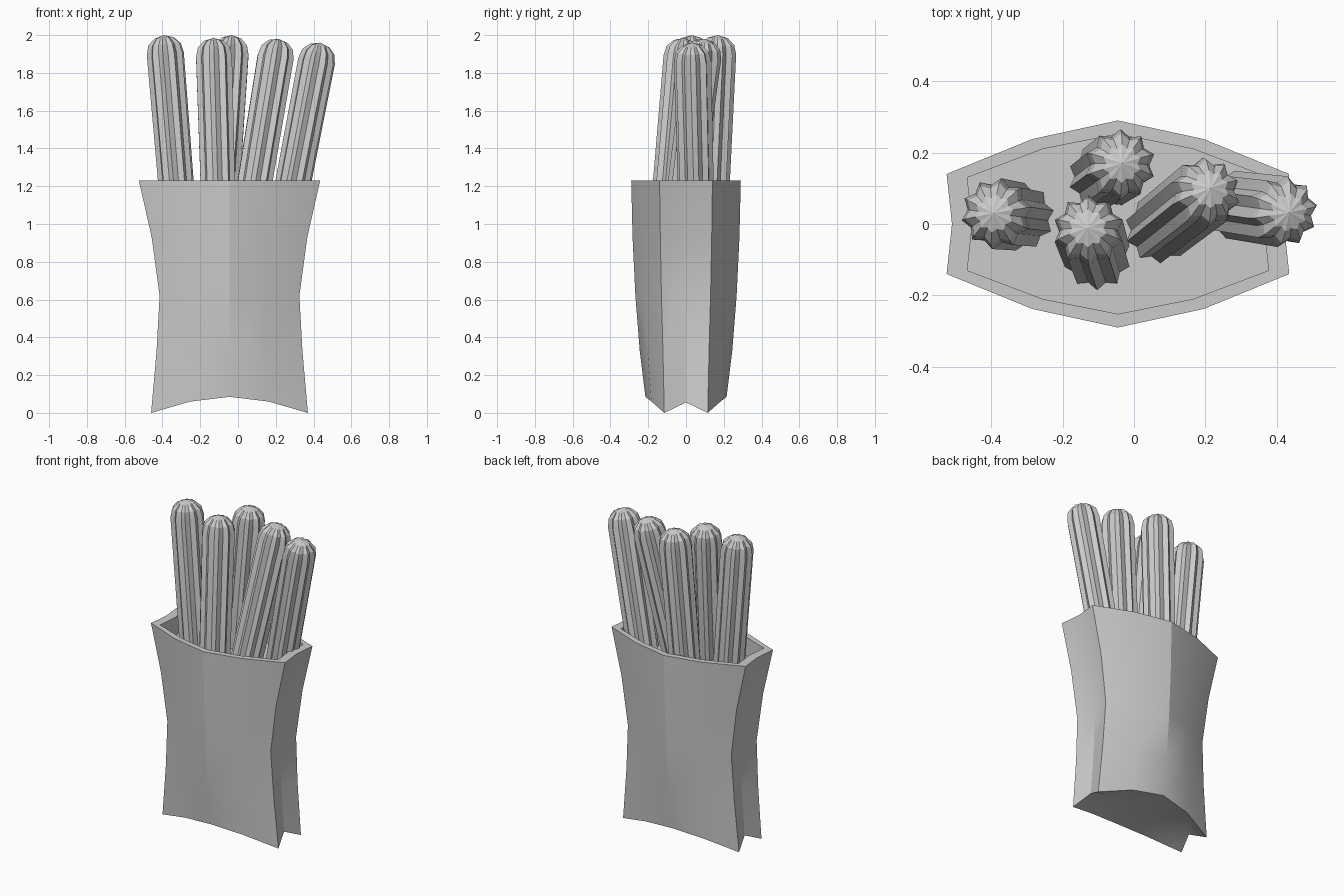
import bpy, bmesh, math
from mathutils import Vector

if "Cube" in bpy.data.objects:
    bpy.data.objects.remove(bpy.data.objects["Cube"])

CX = -0.045  # bag centre in x


def finish(name, bm, angle):
    bmesh.ops.recalc_face_normals(bm, faces=bm.faces)
    me = bpy.data.meshes.new(name)
    bm.to_mesh(me)
    bm.free()
    ob = bpy.data.objects.new(name, me)
    bpy.context.collection.objects.link(ob)
    bpy.ops.object.select_all(action='DESELECT')
    ob.select_set(True)
    bpy.context.view_layer.objects.active = ob
    bpy.ops.object.shade_smooth_by_angle(angle=math.radians(angle))
    return ob


def bridge(bm, a, b):
    n = len(a)
    for i in range(n):
        j = (i + 1) % n
        bm.faces.new((a[i], a[j], b[j], b[i]))


def outline(hw, side, yc, ym, yk, zs):
    """12-point bag section; zs = heights at centre, shoulder, corner, side."""
    zc, zm, zk, ze = zs
    right = [(0, -yc, zc), (hw / 2, -ym, zm), (hw, -yk, zk), (side, 0, ze),
             (hw, yk, zk), (hw / 2, ym, zm)]
    left = [(-x, -y, z) for x, y, z in right]  # sections have point symmetry
    return [(x + CX, y, z) for x, y, z in right + left]


def bag():
    bm = bmesh.new()
    rows = [
        outline(0.415, 0.375, 0.215, 0.183, 0.115, (0.085, 0.06, 0, 0.055)),
        outline(0.386, 0.355, 0.245, 0.204, 0.122, (0.33,) * 4),
        outline(0.37, 0.345, 0.268, 0.224, 0.13, (0.62,) * 4),
        outline(0.412, 0.39, 0.283, 0.233, 0.136, (0.93,) * 4),
        outline(0.48, 0.465, 0.29, 0.238, 0.14, (1.23,) * 4),
        # thick rim and shallow inside
        outline(0.422, 0.408, 0.252, 0.21, 0.13, (1.23,) * 4),
        outline(0.422, 0.408, 0.252, 0.21, 0.13, (1.11,) * 4),
    ]
    rings = [[bm.verts.new(p) for p in r] for r in rows]
    for a, b in zip(rings, rings[1:]):
        bridge(bm, a, b)
    bm.faces.new(rings[-1])
    # arched underside with a ridge along the middle
    r = rings[0]
    front = [r[10], r[11], r[0], r[1], r[2]]
    back = [r[8], r[7], r[6], r[5], r[4]]
    mid = [r[9]] + [bm.verts.new((CX + x, 0, z)) for x, z in
                    ((-0.2, 0.08), (0, 0.09), (0.2, 0.08))] + [r[3]]
    for i in range(4):
        bm.faces.new((front[i], front[i + 1], mid[i + 1], mid[i]))
        bm.faces.new((mid[i], mid[i + 1], back[i + 1], back[i]))
    finish("paper_bag", bm, 25)


def stick(name, base, tip, ribs=10):
    """Star-section pastry stick with a domed end."""
    base, tip = Vector(base), Vector(tip)
    axis = tip - base
    length = axis.length
    rot = axis.to_track_quat('Z', 'Y')
    bm = bmesh.new()
    rings = []
    for r, h in ((0.095, 0), (0.1, length - 0.1), (0.088, length - 0.05),
                 (0.054, length - 0.016)):
        ring = []
        for i in range(ribs * 2):
            a = math.pi * i / ribs
            rad = r if i % 2 == 0 else r * 0.82
            p = Vector((rad * math.cos(a), rad * math.sin(a), h))
            ring.append(bm.verts.new(base + rot @ p))
        rings.append(ring)
    for a, b in zip(rings, rings[1:]):
        bridge(bm, a, b)
    top = bm.verts.new(tip)
    last = rings[-1]
    for i in range(len(last)):
        bm.faces.new((last[i], last[(i + 1) % len(last)], top))
    bm.faces.new(rings[0])
    finish(name, bm, 15)


bag()

# base (just under the bag's inner floor) and tip of each stick
STICKS = [
    ((-0.317, 0.02, 1.08), (-0.393, 0.03, 2.0)),
    ((-0.103, -0.092, 1.08), (-0.13, -0.01, 1.985)),
    ((-0.09, 0.13, 1.08), (-0.033, 0.17, 2.0)),
    ((0.066, -0.018, 1.08), (0.215, 0.1, 1.98)),
    ((0.265, 0.055, 1.08), (0.435, 0.032, 1.96)),
]
for n, (b, t) in enumerate(STICKS, 1):
    stick(f"pastry_stick_{n}", b, t)
